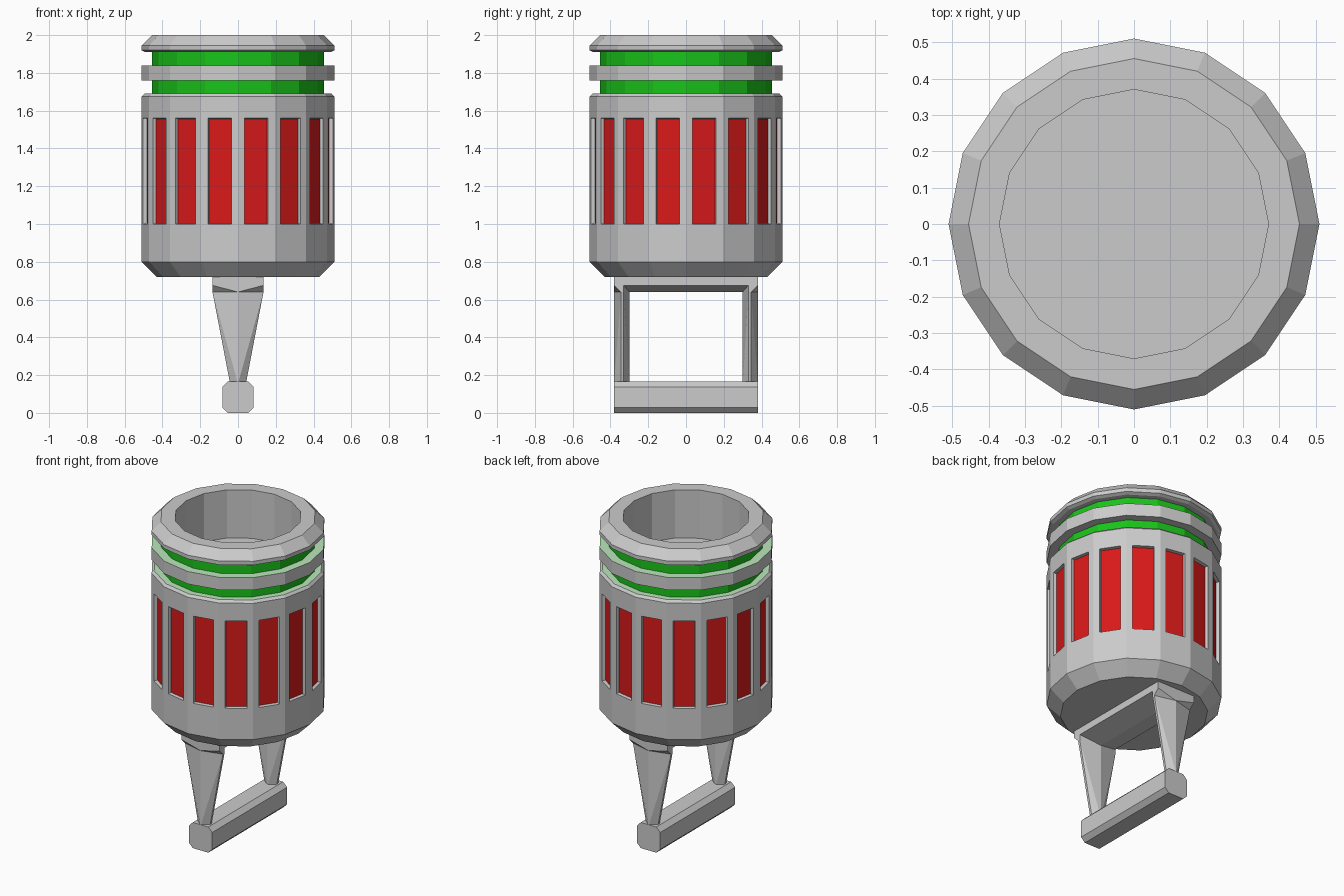
import bpy, bmesh
from math import cos, sin, pi

if "Cube" in bpy.data.objects:
    bpy.data.objects.remove(bpy.data.objects["Cube"])

SIDES = 16


def material(name, color):
    m = bpy.data.materials.new(name)
    m.diffuse_color = (*color, 1)
    m.use_nodes = True
    m.node_tree.nodes["Principled BSDF"].inputs["Base Color"].default_value = m.diffuse_color
    return m


GREY = material("grey", (0.6, 0.6, 0.6))
RED = material("red_panel", (0.7, 0.01, 0.01))
GREEN = material("green_band", (0.01, 0.55, 0.01))
PALE = material("pale_green_ledge", (0.5, 0.8, 0.5))


def finish(bm, name, mats=()):
    me = bpy.data.meshes.new(name)
    bm.to_mesh(me)
    bm.free()
    for m in mats:
        me.materials.append(m)
    ob = bpy.data.objects.new(name, me)
    bpy.context.collection.objects.link(ob)
    return ob


def lathe(profile, closed=True, ledge=None):
    """Revolve (radius, z) points; segment number `ledge` gets material slot 1."""
    bm = bmesh.new()
    rings = []
    for r, z in profile:
        if r == 0:
            rings.append([bm.verts.new((0, 0, z))] * SIDES)
        else:
            rings.append([bm.verts.new((r * cos(2 * pi * i / SIDES), r * sin(2 * pi * i / SIDES), z))
                          for i in range(SIDES)])
    n = len(rings)
    for k in range(n if closed else n - 1):
        a, b = rings[k], rings[(k + 1) % n]
        for i in range(SIDES):
            j = (i + 1) % SIDES
            corners = list(dict.fromkeys((a[i], a[j], b[j], b[i])))
            f = bm.faces.new(corners)
            f.material_index = 1 if k == ledge else 0
    bmesh.ops.recalc_face_normals(bm, faces=bm.faces)
    return bm


def hull(name, points):
    bm = bmesh.new()
    for p in points:
        bm.verts.new(p)
    bmesh.ops.convex_hull(bm, input=bm.verts)
    bmesh.ops.dissolve_limit(bm, angle_limit=0.01, verts=bm.verts, edges=bm.edges)
    bmesh.ops.recalc_face_normals(bm, faces=bm.faces)
    return finish(bm, name)


# Main barrel with a recessed red panel on every side
bm = lathe([(0, 0.72), (0.43, 0.72), (0.51, 0.80), (0.51, 0.964), (0.51, 1.596),
            (0.51, 1.675), (0.495, 1.69), (0.455, 1.69), (0, 1.69)], closed=False, ledge=6)
panels = [f for f in bm.faces if abs(f.calc_center_median().z - 1.28) < 0.05]
bmesh.ops.inset_individual(bm, faces=panels, thickness=0.036, use_even_offset=True)
bmesh.ops.inset_individual(bm, faces=panels, thickness=0.003, depth=-0.02, use_even_offset=True)
for f in panels:
    f.material_index = 2
finish(bm, "barrel", (GREY, PALE, RED))

# Glowing neck, middle ring and hollow top rim with its inner sleeve
finish(lathe([(0.455, 1.69), (0.455, 1.91)], closed=False), "green_neck", (GREEN,))
finish(lathe([(0.45, 1.76), (0.51, 1.76), (0.51, 1.84), (0.45, 1.84)], ledge=2),
       "middle_ring", (GREY, PALE))
finish(lathe([(0.37, 1.69), (0.44, 1.69), (0.44, 1.91), (0.49, 1.91), (0.51, 1.92),
              (0.51, 1.945), (0.455, 2.0), (0.37, 2.0)]), "top_rim", (GREY,))

# Bracket under the barrel: peaked crossbar
W, TOP = 0.135, 0.725
hull("bracket_crossbar", [(x, y, z) for y in (-0.34, 0.34)
                          for x, z in ((-W, TOP), (W, TOP), (W, 0.675), (0, 0.64), (-W, 0.675))])


def section(w, z, s):
    """Flattened hexagonal cross-section of a bracket leg."""
    return [(x, s * y, z) for x, y in ((0, 0.38), (w, 0.345), (w, 0.33),
                                       (0, 0.30), (-w, 0.33), (-w, 0.345))]


# Corner blocks and tapering legs
for side, s in (("front", -1), ("back", 1)):
    hull(side + "_corner", section(W, 0.64, s) +
         [(x, s * y, z) for x in (-W, W) for y in (0.33, 0.38) for z in (0.675, TOP)])
    hull(side + "_leg", section(W, 0.64, s) + section(0.042, 0.155, s))

# Chamfered grip bar at the bottom
hull("grip_bar", [(sx * x, y, z) for y in (-0.38, 0.38) for sx in (-1, 1)
                  for x, z in ((0.055, 0), (0.083, 0.028), (0.083, 0.137), (0.055, 0.165))])
